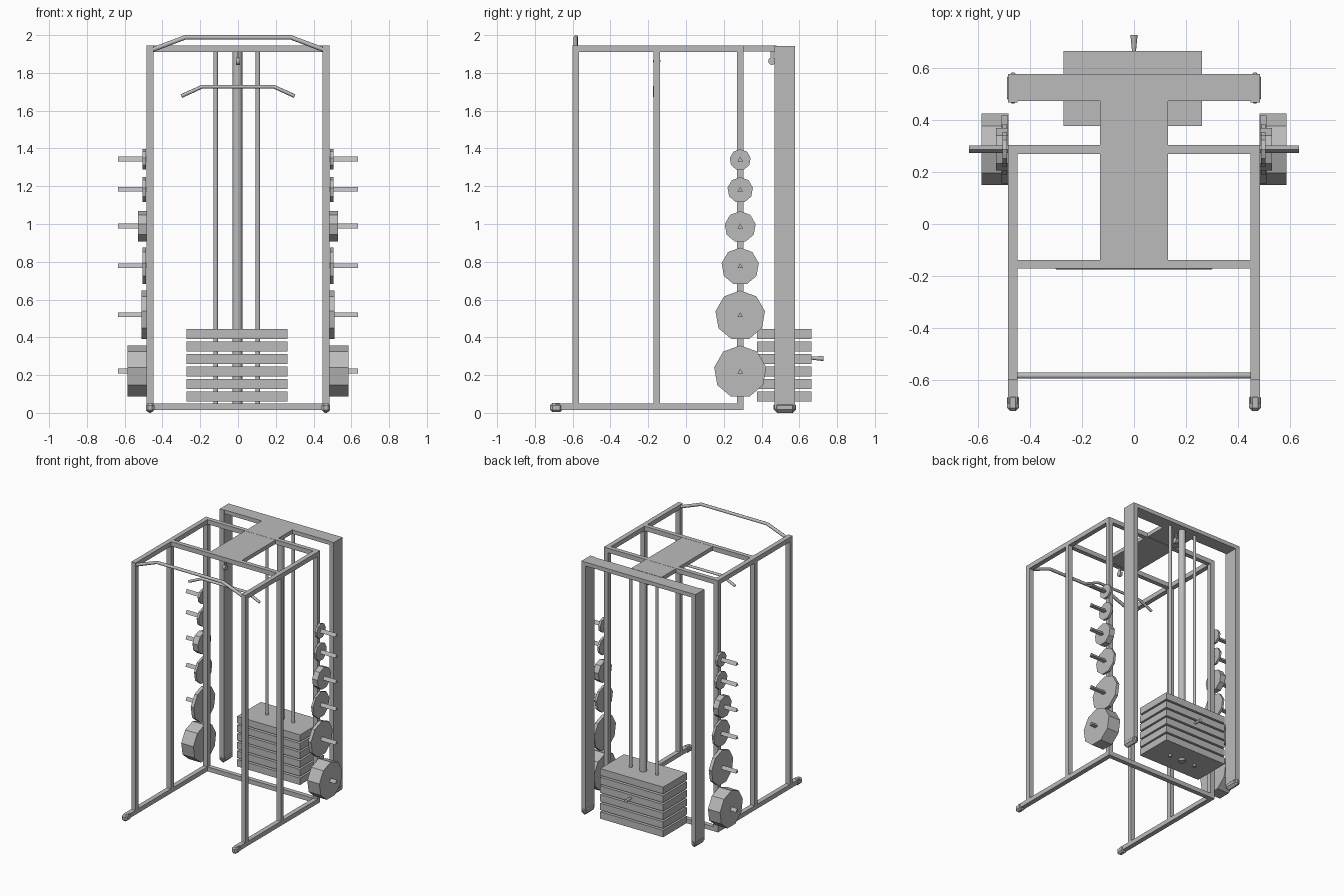
import bpy, bmesh, math
from mathutils import Vector

cube = bpy.data.objects.get("Cube")
if cube:
    bpy.data.objects.remove(cube, do_unlink=True)

# Single painted-steel material
steel = bpy.data.materials.new("grey steel")
steel.use_nodes = True
GREY = (0.5, 0.5, 0.5, 1)
steel.diffuse_color = GREY
steel.node_tree.nodes["Principled BSDF"].inputs["Base Color"].default_value = GREY


def finish(name, bm):
    bmesh.ops.recalc_face_normals(bm, faces=bm.faces)
    mesh = bpy.data.meshes.new(name)
    bm.to_mesh(mesh)
    bm.free()
    mesh.materials.append(steel)
    obj = bpy.data.objects.new(name, mesh)
    bpy.context.collection.objects.link(obj)
    return obj


def box(name, x, y, z, bevel=0):
    """Box from three (min, max) ranges."""
    bm = bmesh.new()
    bmesh.ops.create_cube(bm, size=1)
    for v in bm.verts:
        v.co = [(a + b) / 2 + c * (b - a) for c, (a, b) in zip(v.co, (x, y, z))]
    obj = finish(name, bm)
    if bevel:
        mod = obj.modifiers.new("bevel", "BEVEL")
        mod.width = bevel
    return obj


def rod(name, start, end, r1, r2=None, sides=12):
    """Straight cylinder or cone between two points."""
    a, b = Vector(start), Vector(end)
    bm = bmesh.new()
    bmesh.ops.create_cone(bm, cap_ends=True, segments=sides, radius1=r1,
                          radius2=r1 if r2 is None else r2, depth=(b - a).length)
    bm.transform((b - a).to_track_quat("Z", "Y").to_matrix().to_4x4())
    bmesh.ops.translate(bm, verts=bm.verts, vec=(a + b) / 2)
    return finish(name, bm)


def disc(name, x0, x1, y, z, r, sides):
    """Prism along x with one corner pointing up."""
    bm = bmesh.new()
    ring = [bm.verts.new((x0, y + r * math.sin(k * math.tau / sides),
                          z + r * math.cos(k * math.tau / sides))) for k in range(sides)]
    face = bm.faces.new(ring)
    ext = bmesh.ops.extrude_face_region(bm, geom=[face])["geom"]
    bmesh.ops.translate(bm, verts=[g for g in ext if isinstance(g, bmesh.types.BMVert)],
                        vec=(x1 - x0, 0, 0))
    return finish(name, bm)


def bent_bar(name, points, radius):
    """Round bar through a list of points."""
    curve = bpy.data.curves.new(name, "CURVE")
    curve.dimensions = "3D"
    curve.bevel_depth = radius
    curve.bevel_resolution = 2
    curve.use_fill_caps = True
    spline = curve.splines.new("POLY")
    spline.points.add(len(points) - 1)
    for p, co in zip(spline.points, points):
        p.co = (*co, 1)
    curve.materials.append(steel)
    obj = bpy.data.objects.new(name, curve)
    bpy.context.collection.objects.link(obj)


def span(side, a, b):
    return tuple(sorted((side * a, side * b)))


# Weight plates on the rack: height, radius, inner x, outer x
PLATES = [(1.34, .056, .488, .505), (1.18, .068, .488, .505), (.985, .083, .485, .53),
          (.775, .1, .488, .505), (.515, .133, .485, .51), (.217, .14, .483, .586)]
TOP = (1.91, 1.945)
POSTS = {"front": -.583, "middle": -.155, "rear": .287}

for side, label in ((1, "left"), (-1, "right")):
    # Cage uprights and rails
    beam = span(side, .448, .484)
    for place, y in POSTS.items():
        box(f"{label}_{place}_post", beam, (y - .017, y + .017), (.03, 1.93))
    box(f"{label}_top_rail", beam, (-.6, .304), TOP)
    box(f"{label}_floor_rail", beam, (-.69, .304), (.016, .05))
    box(f"{label}_front_foot", span(side, .443, .488), (-.72, -.655), (.004, .052), .012)
    # Tall rear column with its foot
    box(f"{label}_rear_column", beam, (.468, .576), (.02, 1.942))
    box(f"{label}_rear_foot", span(side, .442, .488), (.464, .583), (0, .058), .018)
    # Storage pegs with plates
    for n, (z, r, x0, x1) in enumerate(PLATES, 1):
        disc(f"{label}_weight_plate_{n}", side * x0, side * x1, POSTS["rear"], z, r, 9)
        disc(f"{label}_storage_peg_{n}", side * .47, side * .635, POSTS["rear"], z, .017, 3)

# Cross members
for place in ("middle", "rear"):
    y = POSTS[place]
    box(f"{place}_top_crossbar", (-.45, .45), (y - .017, y + .017), TOP)
box("rear_floor_crossbar", (-.45, .45), (.27, .304), (.016, .05))
box("rear_top_beam", (-.45, .45), (.474, .576), (1.912, 1.942))
box("top_plate", (-.13, .13), (-.15, .48), (1.914, 1.944))

# Pull-up bar and pulldown bar
bent_bar("pull_up_bar", [(-.46, -.583, 1.92), (-.28, -.583, 1.988),
                         (.28, -.583, 1.988), (.46, -.583, 1.92)], .012)
bent_bar("pulldown_bar", [(-.3, -.165, 1.677), (-.19, -.165, 1.727),
                          (.19, -.165, 1.727), (.3, -.165, 1.677)], .01)

# Pulleys hanging below the top plate
for place, y in (("front", -.155), ("rear", .455)):
    disc(f"{place}_pulley", -.01, .01, y, 1.862, .02, 12)
    box(f"{place}_pulley_bracket", (-.006, .006), (y - .008, y + .008), (1.86, 1.92))

# Weight stack, guide rods and selector pin
for n in range(6):
    z = .06 + n * .0662
    box(f"stack_weight_{n + 1}", (-.272, .262), (.377, .665), (z, z + .053))
for name, x, r in (("right_guide_rod", -.118, .012), ("left_guide_rod", .105, .012),
                   ("centre_lift_rod", -.003, .026)):
    obj = rod(name, (x, .52, .045), (x, .52, 1.915), r)
    for p in obj.data.polygons:
        p.use_smooth = len(p.vertices) == 4
rod("selector_pin", (0, .65, .29), (0, .727, .288), .006, .014)
